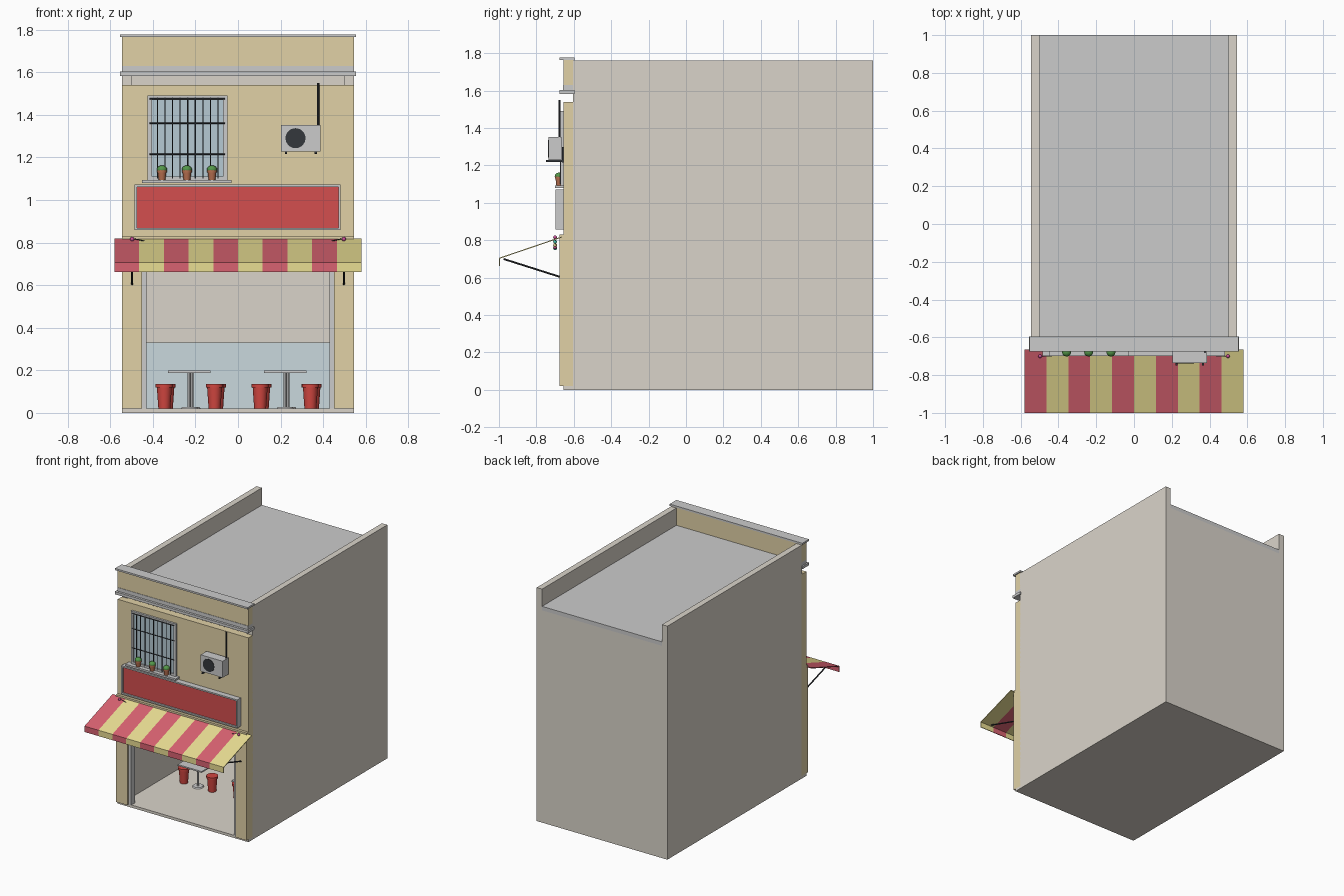
import bpy, bmesh, math
from mathutils import Vector

if "Cube" in bpy.data.objects:
    bpy.data.objects.remove(bpy.data.objects["Cube"])


def mat(name, r, g, b):
    m = bpy.data.materials.new(name)
    m.diffuse_color = [(c / 255) ** 2.2 for c in (r, g, b)] + [1]
    m.use_nodes = True
    m.node_tree.nodes["Principled BSDF"].inputs["Base Color"].default_value = m.diffuse_color
    return m


BEIGE = mat("beige_plaster", 224, 208, 165)
CREAM = mat("cream_wall", 217, 211, 201)
RED = mat("red_plastic", 208, 72, 66)
SIGN = mat("sign_red", 210, 80, 80)
PINK = mat("awning_red", 215, 98, 112)
YELLOW = mat("awning_yellow", 232, 220, 145)
BLUE = mat("pale_blue", 200, 215, 220)
GLASS = mat("window_glass", 180, 200, 210)
DARK = mat("dark_metal", 55, 58, 62)
GREEN = mat("leaf_green", 85, 150, 75)
CLAY = mat("terracotta", 180, 110, 80)
TEAL = mat("teal_bulb", 70, 200, 180)
ROSE = mat("pink_bulb", 200, 80, 150)


def obj(name, bm, m=None, smooth=False):
    bmesh.ops.recalc_face_normals(bm, faces=bm.faces)
    me = bpy.data.meshes.new(name)
    bm.to_mesh(me)
    bm.free()
    o = bpy.data.objects.new(name, me)
    bpy.context.collection.objects.link(o)
    if m:
        me.materials.append(m)
    if smooth:
        bpy.ops.object.select_all(action='DESELECT')
        o.select_set(True)
        bpy.context.view_layer.objects.active = o
        bpy.ops.object.shade_smooth_by_angle(angle=math.radians(40))
    return o


def box(name, x, y, z, m=None):
    bm = bmesh.new()
    bmesh.ops.create_cube(bm, size=1)
    for v in bm.verts:
        v.co = [(a + b) / 2 + c * (b - a) for c, (a, b) in zip(v.co, (x, y, z))]
    return obj(name, bm, m)


def frame(name, x, y, z, t, m=None):
    """Rectangular frame standing in the xz plane."""
    bm = bmesh.new()
    loops = []
    for yy in y:
        for d in (0, t):
            loops.append([bm.verts.new((px, yy, pz)) for px, pz in (
                (x[0] + d, z[0] + d), (x[1] - d, z[0] + d), (x[1] - d, z[1] - d), (x[0] + d, z[1] - d))])
    for a, b in ((0, 1), (1, 3), (3, 2), (2, 0)):
        for i in range(4):
            j = (i + 1) % 4
            bm.faces.new((loops[a][i], loops[a][j], loops[b][j], loops[b][i]))
    return obj(name, bm, m)


def prism(name, x, profile, m):
    """Extrude a (y, z) profile along x."""
    bm = bmesh.new()
    f = bm.faces.new([bm.verts.new((x[0], y, z)) for y, z in profile])
    r = bmesh.ops.extrude_face_region(bm, geom=[f])
    bmesh.ops.translate(bm, vec=(x[1] - x[0], 0, 0),
                        verts=[v for v in r["geom"] if isinstance(v, bmesh.types.BMVert)])
    return obj(name, bm, m)


def lathe(name, at, profile, m=None, n=20):
    """Closed solid turned from (radius, height) pairs."""
    bm = bmesh.new()
    rings = [[bm.verts.new((at[0] + r * math.cos(2 * math.pi * i / n),
                            at[1] + r * math.sin(2 * math.pi * i / n), at[2] + h))
              for i in range(n)] for r, h in profile]
    for a, b in zip(rings, rings[1:]):
        for i in range(n):
            j = (i + 1) % n
            bm.faces.new((a[i], a[j], b[j], b[i]))
    bm.faces.new(rings[0])
    bm.faces.new(rings[-1])
    return obj(name, bm, m, True)


def rod(name, a, b, r, m=None, n=8):
    a, b = Vector(a), Vector(b)
    bm = bmesh.new()
    bmesh.ops.create_cone(bm, cap_ends=True, segments=n, radius1=r, radius2=r, depth=(b - a).length)
    bmesh.ops.rotate(bm, verts=bm.verts, matrix=(b - a).to_track_quat('Z', 'Y').to_matrix())
    bmesh.ops.translate(bm, verts=bm.verts, vec=(a + b) / 2)
    return obj(name, bm, m, True)


def ball(name, at, r, m, sz=1):
    bm = bmesh.new()
    bmesh.ops.create_uvsphere(bm, u_segments=12, v_segments=8, radius=r)
    for v in bm.verts:
        v.co = Vector((v.co.x, v.co.y, v.co.z * sz)) + Vector(at)
    return obj(name, bm, m, True)


# Building shell
W = (-0.545, 0.545)
box("floor_slab", W, (-0.655, 1), (0, 0.02), CREAM)
for s in (-1, 1):
    box("side_wall", sorted((s * 0.5, s * 0.545)), (-0.605, 1), (0.02, 1.76), CREAM)
box("back_wall", (-0.5, 0.5), (0.955, 1), (0.02, 1.60), CREAM)
box("back_wainscot", (-0.5, 0.5), (0.945, 0.955), (0.02, 0.33), BLUE)
box("upper_floor", (-0.5, 0.5), (-0.6, 0.955), (0.79, 0.83), CREAM)
box("roof_slab", (-0.5, 0.5), (-0.6, 1), (1.60, 1.63))
box("roof_slab_front", W, (-0.658, -0.6), (1.60, 1.63))

# Facade with cornice and parapet
for s in (-1, 1):
    box("front_pillar", sorted((s * 0.45, s * 0.545)), (-0.675, -0.6), (0.02, 0.83), BEIGE)
    box("shutter_rail", sorted((s * 0.43, s * 0.45)), (-0.66, -0.615), (0.02, 0.72))
box("front_lintel", (-0.45, 0.45), (-0.675, -0.6), (0.72, 0.83), BEIGE)
box("upper_facade", W, (-0.655, -0.6), (0.83, 1.54), BEIGE)
box("parapet", W, (-0.655, -0.6), (1.63, 1.767), BEIGE)
box("cornice", (-0.555, 0.555), (-0.675, -0.595), (1.583, 1.603))
box("parapet_cap", (-0.553, 0.553), (-0.675, -0.595), (1.765, 1.778))

# Barred window with sill and pots
frame("window_frame", (-0.425, -0.05), (-0.67, -0.65), (1.09, 1.49), 0.02)
box("window_glass", (-0.405, -0.07), (-0.66, -0.65), (1.11, 1.47), GLASS)
for i in range(9):
    x = -0.378 + i * 0.0355
    rod("window_bar", (x, -0.67, 1.10), (x, -0.67, 1.48), 0.003, DARK, 6)
for z in (1.215, 1.36, 1.475):
    rod("window_crossbar", (-0.415, -0.67, z), (-0.06, -0.67, z), 0.003, DARK, 6)
box("window_sill", (-0.45, -0.03), (-0.70, -0.65), (1.08, 1.094))
for x in (-0.357, -0.24, -0.122):
    lathe("plant_pot", (x, -0.678, 1.094),
          [(0.016, 0), (0.02, 0.035), (0.023, 0.035), (0.023, 0.046), (0.018, 0.046)], CLAY, 14)
    ball("plant", (x, -0.678, 1.143), 0.024, GREEN, 0.8)

# Blank sign board
frame("sign_frame", (-0.485, 0.482), (-0.698, -0.65), (0.858, 1.072), 0.011)
box("sign_panel", (-0.474, 0.471), (-0.688, -0.65), (0.869, 1.061), SIGN)

# Air conditioner with brackets and pipe
box("aircon_body", (0.203, 0.387), (-0.735, -0.665), (1.228, 1.352))
rod("aircon_fan", (0.27, -0.738, 1.29), (0.27, -0.73, 1.29), 0.047, DARK, 24)
for x in (0.225, 0.365):
    box("aircon_bracket", (x - 0.005, x + 0.005), (-0.748, -0.65), (1.218, 1.228), DARK)
    box("aircon_bracket_leg", (x - 0.005, x + 0.005), (-0.663, -0.65), (1.18 + 0.035, 1.30), DARK)
rod("aircon_pipe", (0.376, -0.677, 1.30), (0.376, -0.677, 1.55), 0.006, DARK)

# Striped awning with valance and struts
PROFILE = [(-0.665, 0.820), (-1.0, 0.706), (-1.0, 0.662), (-0.995, 0.662), (-0.995, 0.702), (-0.665, 0.814)]
for i in range(10):
    x = -0.58 + i * 0.116
    prism("awning_stripe", (x, x + 0.116), PROFILE, (PINK, YELLOW)[i % 2])
for s in (-1, 1):
    rod("awning_strut", (s * 0.497, -0.975, 0.70), (s * 0.497, -0.66, 0.60), 0.005, DARK)

# Sagging string of lights
N = 18
pts = [Vector((-0.497 + 0.994 * i / N, -0.70, 0.76 + 0.06 * (2 * i / N - 1) ** 2)) for i in range(N + 1)]
for i in range(N):
    rod("light_wire", pts[i], pts[i + 1], 0.002, DARK, 6)
for k, i in enumerate(range(0, N + 1, 2)):
    ball("light_bulb", pts[i] - Vector((0, 0, 0.004)), 0.01, (ROSE, YELLOW, TEAL)[k % 3])

# Tables and stools in rows
for y, off in ((-0.15, 0), (0.4, 0.012)):
    for c in (-0.228, 0.222):
        box("table_top", (c - 0.1, c + 0.1), (y - 0.1, y + 0.1), (0.188, 0.198))
        rod("table_leg", (c + off, y, 0.025), (c + off, y, 0.19), 0.008)
        lathe("table_foot", (c + off, y, 0.02), [(0.04, 0), (0.035, 0.008)])
        for s in (-1, 1):
            lathe("stool", (c + s * 0.118 + off, y, 0.02),
                  [(0.028, 0), (0.035, 0.1), (0.041, 0.1), (0.041, 0.115)], RED)
